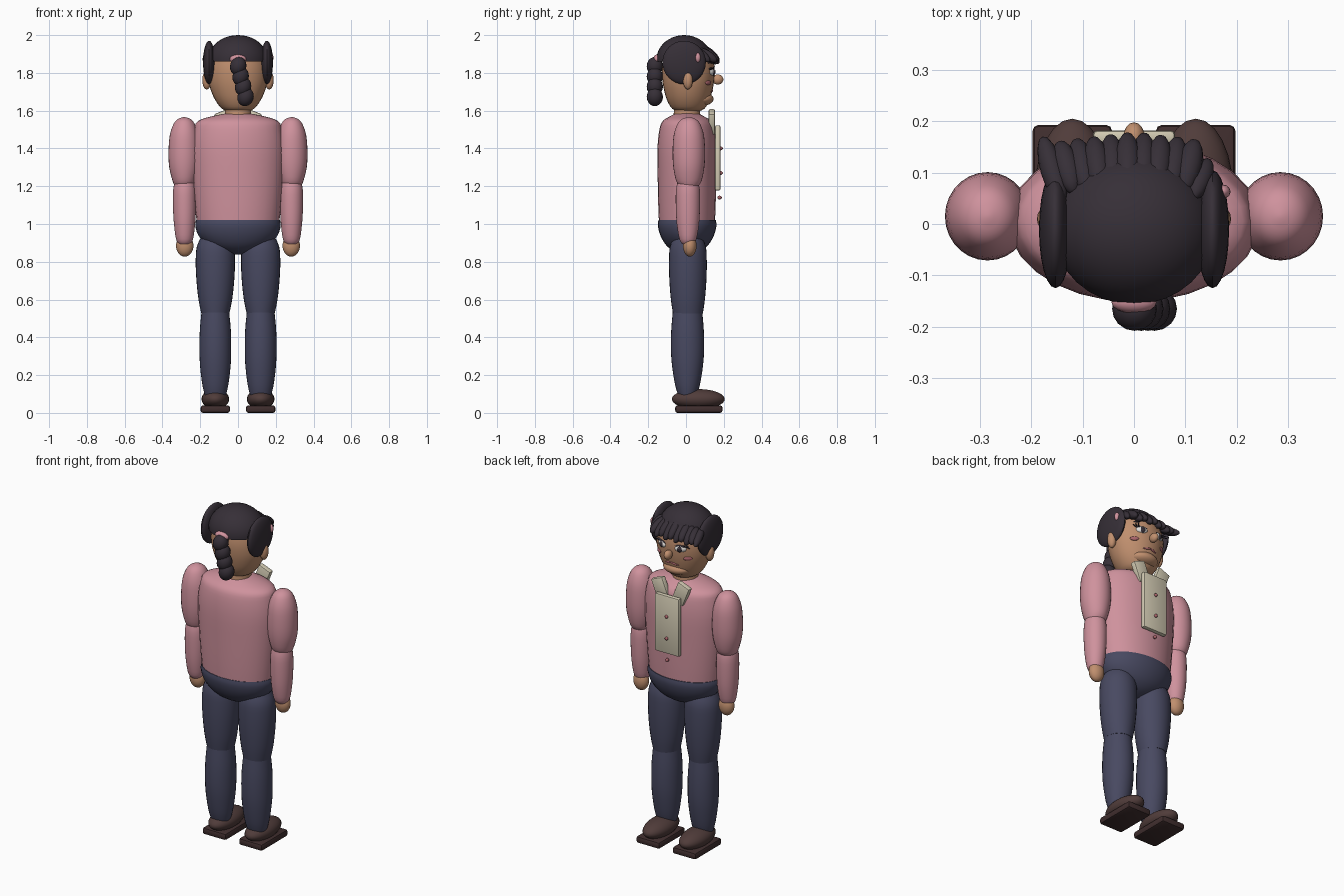
import bpy, bmesh, math
from mathutils import Vector, Matrix

if "Cube" in bpy.data.objects:
    bpy.data.objects.remove(bpy.data.objects["Cube"])


def material(name, r, g, b):
    m = bpy.data.materials.new(name)
    lin = [((c / 255 + 0.055) / 1.055) ** 2.4 for c in (r, g, b)]
    m.diffuse_color = (*lin, 1)
    m.use_nodes = True
    m.node_tree.nodes["Principled BSDF"].inputs["Base Color"].default_value = m.diffuse_color
    return m


PINK = material("pink_shirt", 207, 146, 157)
NAVY = material("navy_cloth", 72, 73, 97)
BROWN = material("brown_leather", 80, 60, 58)
SOLE = material("dark_sole", 64, 46, 46)
HAIR = material("black_hair", 54, 47, 55)
SKIN = material("tan_skin", 192, 143, 110)
CREAM = material("cream_cloth", 212, 204, 180)
WHITE = material("eye_white", 225, 222, 218)
ROSE = material("rose_detail", 170, 100, 106)


def finish(name, bm, mat, angle=40):
    me = bpy.data.meshes.new(name)
    bmesh.ops.recalc_face_normals(bm, faces=bm.faces)
    bm.to_mesh(me)
    bm.free()
    ob = bpy.data.objects.new(name, me)
    bpy.context.collection.objects.link(ob)
    me.materials.append(mat)
    bpy.ops.object.select_all(action='DESELECT')
    ob.select_set(True)
    bpy.context.view_layer.objects.active = ob
    bpy.ops.object.shade_smooth_by_angle(angle=math.radians(angle))
    return ob


def ball(name, loc, rad, mat, rot=None, seg=24, cut=None):
    """Ellipsoid; cut removes everything below that local height fraction."""
    bm = bmesh.new()
    bmesh.ops.create_uvsphere(bm, u_segments=seg, v_segments=seg * 2 // 3, radius=1)
    if cut is not None:
        geom = bm.verts[:] + bm.edges[:] + bm.faces[:]
        bmesh.ops.bisect_plane(bm, geom=geom, plane_co=(0, 0, cut),
                               plane_no=(0, 0, 1), clear_inner=True)
        bmesh.ops.holes_fill(bm, edges=[e for e in bm.edges if e.is_boundary])
    m = Matrix.Translation(loc) @ (rot or Matrix()) @ Matrix.Diagonal((*rad, 1))
    bmesh.ops.transform(bm, matrix=m, verts=bm.verts)
    return finish(name, bm, mat)


def strand(name, a, b, r, mat, flat=1.0):
    """Tapered ellipsoid stretched between two points."""
    a, b = Vector(a), Vector(b)
    rot = (b - a).to_track_quat('Z', 'Y').to_matrix().to_4x4()
    return ball(name, (a + b) / 2, (r, r * flat, (b - a).length / 2), mat, rot, 12)


def box(name, loc, size, mat, bevel=0.008, tilt=0.0):
    bm = bmesh.new()
    bmesh.ops.create_cube(bm, size=1)
    bmesh.ops.scale(bm, vec=size, verts=bm.verts)
    bmesh.ops.bevel(bm, geom=bm.edges[:], offset=bevel, segments=2,
                    affect='EDGES', profile=0.5)
    m = Matrix.Translation(loc) @ Matrix.Rotation(tilt, 4, 'Y')
    bmesh.ops.transform(bm, matrix=m, verts=bm.verts)
    return finish(name, bm, mat)


def loft(name, x, y, rings, mat, seg=28, sub=3):
    """Elliptical rings (z, rx, ry) joined along a smoothed profile."""
    p = [Vector(r) for r in rings]
    pts = []
    for i in range(len(p) - 1):
        p0, p1, p2, p3 = p[max(i - 1, 0)], p[i], p[i + 1], p[min(i + 2, len(p) - 1)]
        for k in range(sub):
            t = k / sub
            pts.append(0.5 * (2 * p1 + (p2 - p0) * t + (2 * p0 - 5 * p1 + 4 * p2 - p3) * t ** 2
                              + (3 * p1 - p0 - 3 * p2 + p3) * t ** 3))
    pts.append(p[-1])
    bm = bmesh.new()
    loops = []
    for z, rx, ry in pts:
        loops.append([bm.verts.new((x + rx * math.cos(2 * math.pi * j / seg),
                                    y + ry * math.sin(2 * math.pi * j / seg), z))
                      for j in range(seg)])
    for lo, hi in zip(loops, loops[1:]):
        for j in range(seg):
            bm.faces.new((lo[j], lo[(j + 1) % seg], hi[(j + 1) % seg], hi[j]))
    bm.faces.new(loops[0][::-1])
    bm.faces.new(loops[-1])
    return finish(name, bm, mat)


# Torso and hips
loft("shirt", 0, 0.005, [(1.005, .218, .148), (1.1, .228, .152), (1.25, .24, .155), (1.4, .245, .156),
                         (1.5, .232, .146), (1.545, .212, .128), (1.57, .14, .09), (1.585, .065, .06)], PINK)
loft("hips", 0, 0.006, [(.838, .02, .02), (.855, .09, .07), (.89, .165, .113), (.94, .21, .142),
                        (.99, .226, .155), (1.02, .222, .152)], NAVY)
loft("neck", 0, 0.005, [(1.55, .074, .074), (1.6, .069, .069), (1.66, .069, .069)], SKIN)

# Front placket, collar and buttons
box("placket", (0, .168, 1.35), (.16, .028, .345), CREAM)
for i, z in enumerate((1.4, 1.27, 1.14)):
    ball(f"button_{i}", (0, .183 if i < 2 else .178, z), (.01, .012, .01), ROSE, seg=12)

for s, side in ((-1, "left"), (1, "right")):
    # Arms
    loft(f"upper_arm_{side}", s * .285, .015,
         [(1.2, .05, .05), (1.23, .062, .068), (1.3, .079, .082), (1.38, .083, .086), (1.47, .076, .08),
          (1.53, .056, .06), (1.556, .033, .036), (1.566, .005, .005)], PINK)
    loft(f"forearm_{side}", s * .283, .01,
         [(.895, .03, .03), (.92, .045, .045), (1.0, .056, .059), (1.09, .061, .064),
          (1.18, .06, .063), (1.23, .05, .052)], PINK)
    ball(f"hand_{side}", (s * .282, .02, .885), (.046, .036, .058), SKIN)
    # Legs
    loft(f"thigh_{side}", s * .12, .01,
         [(.525, .074, .079), (.6, .089, .09), (.7, .1, .098), (.8, .104, .1),
          (.88, .098, .095), (.94, .07, .07)], NAVY)
    loft(f"shin_{side}", s * .12, .008,
         [(.095, .056, .05), (.15, .069, .066), (.25, .081, .082), (.34, .084, .088),
          (.44, .082, .086), (.535, .073, .078)], NAVY)
    # Shoes
    ball(f"shoe_{side}", (s * .12, .065, .073), (.073, .14, .053), BROWN)
    box(f"sole_{side}", (s * .12, .068, .02), (.155, .25, .04), SOLE, .012)
    # Collar flap
    box(f"collar_{side}", (s * .068, .137, 1.54), (.08, .034, .12), CREAM, .008, s * .38)
    # Ear, eye and cheek
    ball(f"ear_{side}", (s * .165, .01, 1.762), (.024, .026, .05), SKIN, seg=16)
    turn = Matrix.Rotation(-s * .4, 4, 'Z')
    ball(f"eye_{side}", (s * .06, .135, 1.805), (.034, .016, .02), WHITE, turn, 16)
    ball(f"iris_{side}", (s * .06, .145, 1.804), (.016, .01, .017), HAIR, turn, 16)
    ball(f"eye_glint_{side}", (s * .06 + .005, .153, 1.811), (.004, .004, .004), WHITE, None, 8)
    strand(f"upper_lid_{side}", (s * .026, .147, 1.819), (s * .102, .123, 1.822), .008, HAIR)
    strand(f"eyebrow_{side}", (s * .03, .14, 1.85), (s * .1, .115, 1.853), .007, HAIR)
    for k in range(3):
        strand(f"lash_{side}_{k}", (s * (.08 + .008 * k), .135 - .004 * k, 1.818),
               (s * (.098 + .012 * k), .152 - .008 * k, 1.836 - .008 * k), .003, HAIR)
    ball(f"cheek_{side}", (s * .095, .117, 1.748), (.025, .008, .012), ROSE,
         Matrix.Rotation(-s * .65, 4, 'Z'), 16)
    # Hair over the ears
    ball(f"side_hair_{side}", (s * .153, -.01, 1.855), (.032, .115, .115), HAIR)

# Head and face
loft("head", 0, .012, [(1.595, .05, .05), (1.61, .085, .085), (1.65, .117, .11), (1.7, .141, .126),
                       (1.76, .157, .137), (1.83, .157, .139), (1.9, .135, .12), (1.95, .06, .06)], SKIN)
ball("chin", (0, .078, 1.662), (.085, .068, .038), SKIN)
ball("nose", (0, .168, 1.765), (.021, .03, .027), SKIN, seg=16)
for s in (-1, 1):
    strand("mouth_left" if s < 0 else "mouth_right", (s * -.004, .142, 1.709),
           (s * .045, .13, 1.7), .006, ROSE)

# Hair cap and fringe
ball("hair_cap", (0, -.01, 1.868), (.158, .147, .132), HAIR, seg=32, cut=-.05)
for i in range(9):
    x = -.145 + i * .033
    drop = .012 * (i % 2)
    strand(f"fringe_{i}", (x * .8, .06, 1.955 - abs(x) * .25),
           (x, .178 - abs(x) * .12, 1.862 - drop), .026, HAIR)
strand("fringe_side_left", (-.14, .04, 1.92), (-.178, .17, 1.86), .023, HAIR)
strand("fringe_side_right", (.115, .05, 1.93), (.145, .125, 1.86), .022, HAIR)

# Hair clip, band and braid
ball("hair_clip", (.172, .063, 1.88), (.016, .014, .026), PINK, seg=12)
ball("hair_band", (0, -.152, 1.873), (.044, .022, .024), PINK, seg=16)
for i in range(4):
    ball(f"braid_{i}", (.001 + .013 * i, -.165, 1.835 - i * .054), (.043, .043, .05), HAIR,
         Matrix.Rotation(.3, 4, 'Y'), 16)
